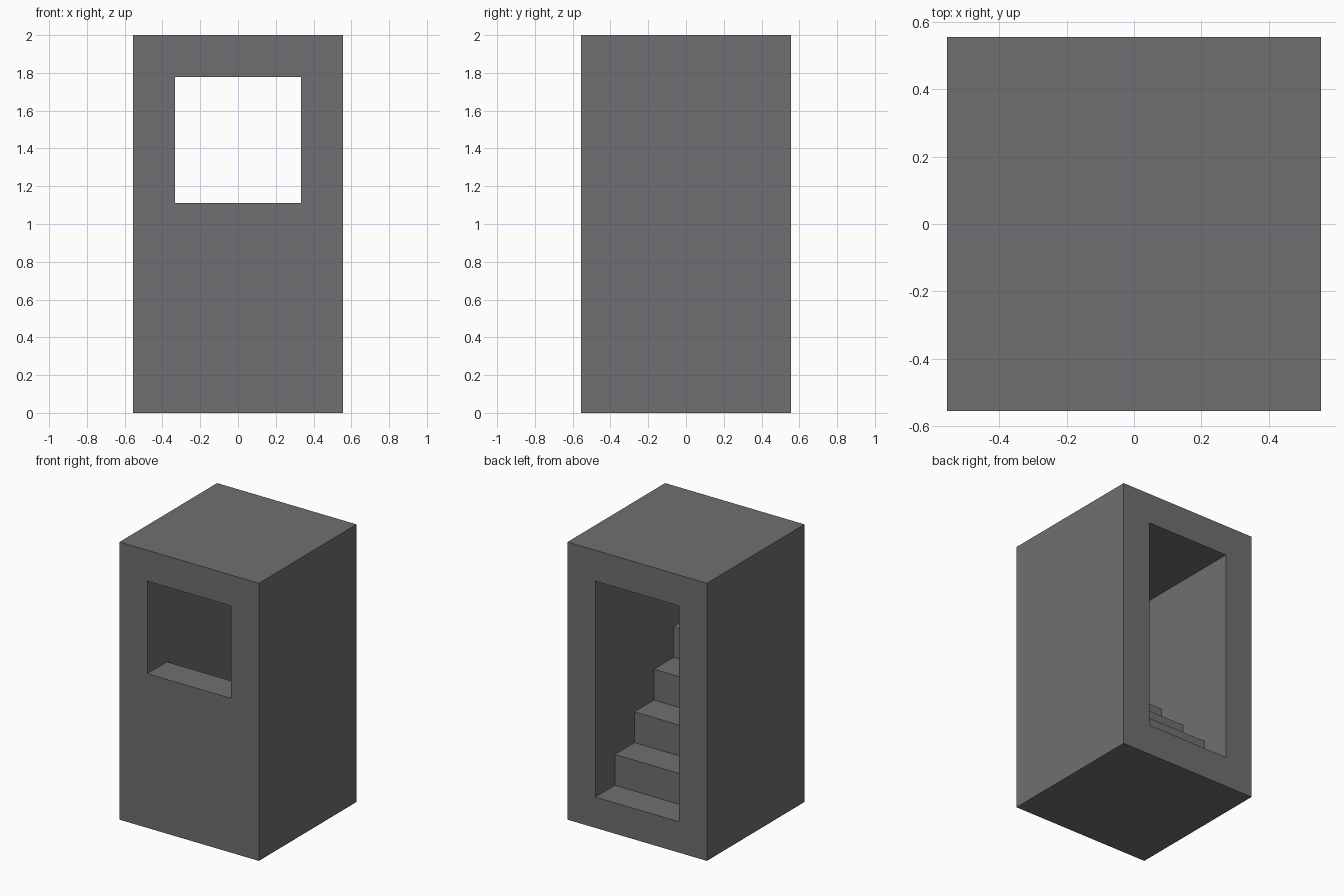
import bpy
import bmesh

if "Cube" in bpy.data.objects:
    bpy.data.objects.remove(bpy.data.objects["Cube"])

U = 2.0 / 9.0          # one module: the block is 5 x 5 x 9 modules
STEPS = 5

stone = bpy.data.materials.new("grey stone")
stone.diffuse_color = (0.162, 0.159, 0.165, 1.0)
stone.use_nodes = True
stone.node_tree.nodes["Principled BSDF"].inputs["Base Color"].default_value = stone.diffuse_color


def prism(name, profile, half_width):
    """Extrude a (y, z) profile, given in modules, along x."""
    bm = bmesh.new()
    verts = [bm.verts.new((-half_width * U, (y - 2.5) * U, z * U)) for y, z in profile]
    face = bm.faces.new(verts)
    ext = bmesh.ops.extrude_face_region(bm, geom=[face])
    moved = [g for g in ext["geom"] if isinstance(g, bmesh.types.BMVert)]
    bmesh.ops.translate(bm, verts=moved, vec=(2 * half_width * U, 0, 0))
    bmesh.ops.recalc_face_normals(bm, faces=bm.faces)
    mesh = bpy.data.meshes.new(name)
    bm.to_mesh(mesh)
    bm.free()
    mesh.materials.append(stone)
    obj = bpy.data.objects.new(name, mesh)
    bpy.context.collection.objects.link(obj)
    return obj


# Solid outer block
tower = prism("stair_block", [(0, 0), (5, 0), (5, 9), (0, 9)], 2.5)

# Passage: tall doorway at the back, window at the front, stairs between
passage_profile = [(6, 8), (-1, 8), (-1, STEPS)]
for i in range(1, STEPS):
    level = STEPS - i
    passage_profile += [(i, level + 1), (i, level)]
passage_profile.append((6, 1))
passage = prism("passage_cutter", passage_profile, 1.5)
passage.hide_render = True

# Carve the passage out of the block
cut = tower.modifiers.new("carve_passage", "BOOLEAN")
cut.operation = "DIFFERENCE"
cut.solver = "EXACT"
cut.object = passage
bpy.context.view_layer.objects.active = tower
tower.select_set(True)
bpy.ops.object.modifier_apply(modifier=cut.name)
bpy.data.objects.remove(passage, do_unlink=True)
